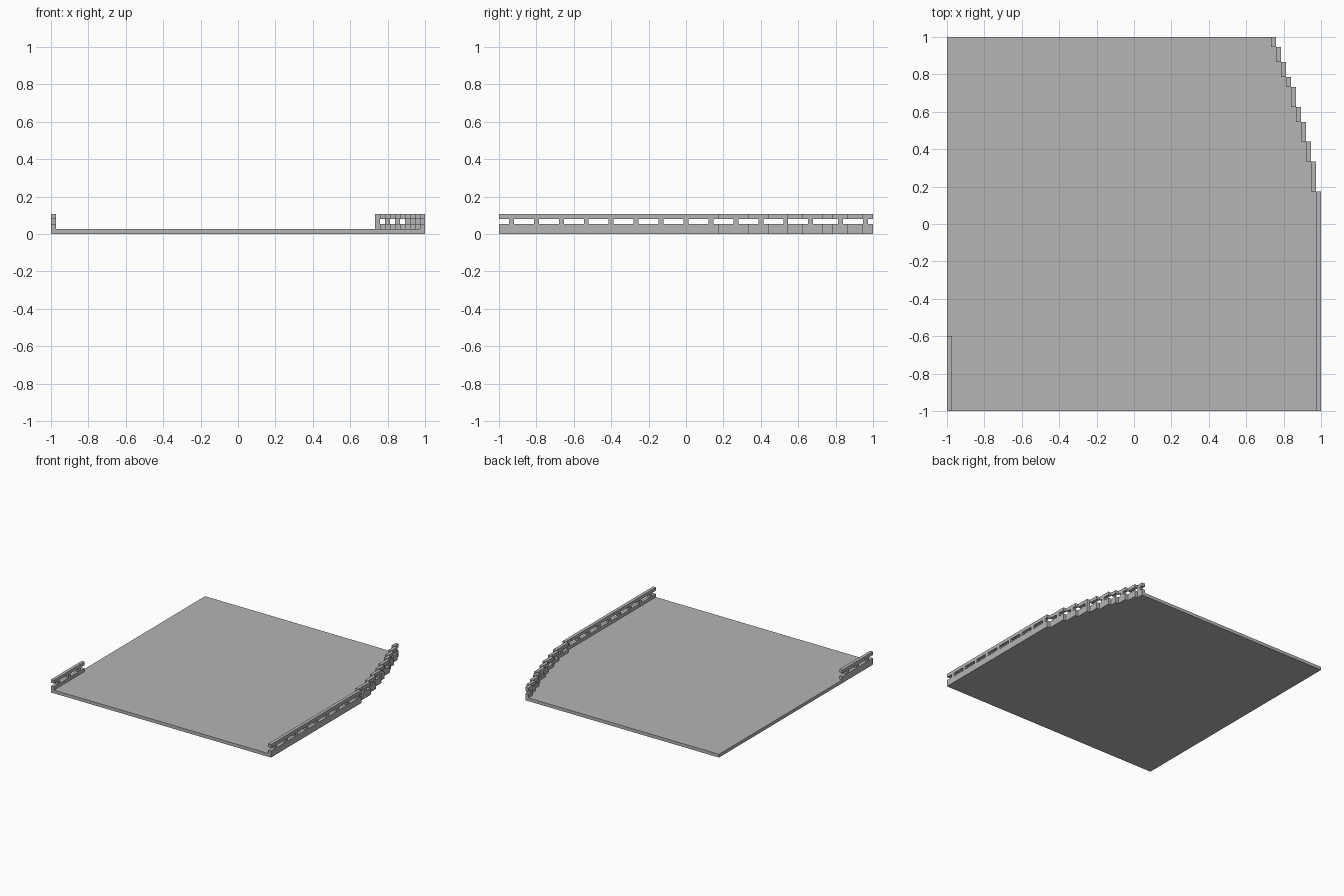
import bpy
import bmesh

cube = bpy.data.objects.get("Cube")
if cube:
    bpy.data.objects.remove(cube, do_unlink=True)

U = 2 / 75  # module size: the slab is 75 modules square

grey = bpy.data.materials.new("concrete_grey")
grey.use_nodes = True
GREY = (0.46, 0.46, 0.46, 1)
grey.diffuse_color = GREY
grey.node_tree.nodes["Principled BSDF"].inputs["Base Color"].default_value = GREY


def finish(bm, name):
    """Turn a bmesh measured in modules into a grey, centred object."""
    for v in bm.verts:
        v.co = (v.co.x * U - 1, v.co.y * U - 1, v.co.z * U)
    bmesh.ops.recalc_face_normals(bm, faces=bm.faces)
    mesh = bpy.data.meshes.new(name)
    bm.to_mesh(mesh)
    bm.free()
    mesh.materials.append(grey)
    obj = bpy.data.objects.new(name, mesh)
    bpy.context.collection.objects.link(obj)


def extrude_outline(bm, outline, z0, z1):
    face = bm.faces.new([bm.verts.new((x, y, z0)) for x, y in outline])
    new = bmesh.ops.extrude_face_region(bm, geom=[face], use_keep_orig=True)["geom"]
    for v in new:
        if isinstance(v, bmesh.types.BMVert):
            v.co.z = z1


def box(bm, x, y0, y1, z0, z1):
    """Box one module thick in x."""
    extrude_outline(bm, [(x, y0), (x + 1, y0), (x + 1, y1), (x, y1)], z0, z1)


def railing(name, x, y0, y1, posts):
    """Curb, posts and top rail, one module high each."""
    bm = bmesh.new()
    box(bm, x, y0, y1, 1, 2)
    for p in posts:
        if y0 <= p < y1:
            box(bm, x, p, p + 1, 2, 3)
    box(bm, x, y0, y1, 3, 4)
    finish(bm, name)


# Run ends of the stepped right-hand railing, and its post positions
ends = [0, 44, 50, 54, 58, 61, 65, 67, 70, 73, 75]
posts = list(range(2, 63, 5)) + [68, 73]

# Floor slab with a stepped corner under the railing
outline = [(0, 0)]
for i, (a, b) in enumerate(zip(ends, ends[1:])):
    outline += [(75 - i, a), (75 - i, b)]
outline.append((0, 75))
bm = bmesh.new()
extrude_outline(bm, outline, 0, 1)
finish(bm, "floor_slab")

# Stepped railing on +x, each run one module further in
for i, (a, b) in enumerate(zip(ends, ends[1:])):
    railing(f"stepped_railing_{i + 1}", 74 - i, a, b, posts)

# Short railing on -x at the front
railing("short_railing", 0, 0, 15, posts)
